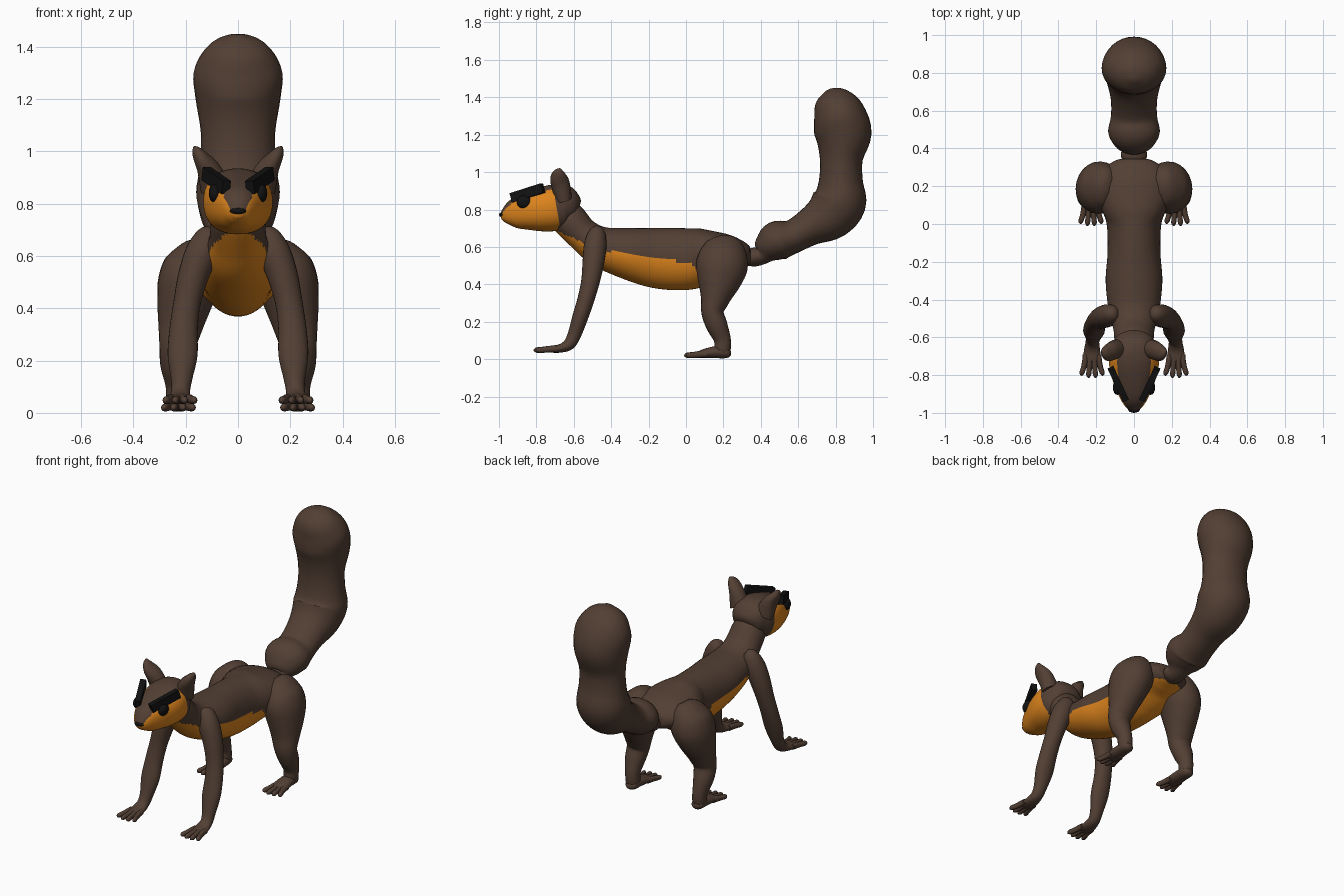
import bpy, bmesh, math
from mathutils import Vector, Matrix


def material(name, rgb):
    m = bpy.data.materials.new(name)
    m.diffuse_color = (*rgb, 1)
    return m


BROWN = material("brown_fur", (0.085, 0.05, 0.034))
ORANGE = material("orange_fur", (0.72, 0.23, 0.012))
BLACK = material("black", (0.006, 0.006, 0.006))


def finish(name, bm, mats, rule=None, angle=60):
    bmesh.ops.recalc_face_normals(bm, faces=bm.faces)
    if rule:
        for f in bm.faces:
            f.material_index = int(rule(f.calc_center_median()))
    me = bpy.data.meshes.new(name)
    bm.to_mesh(me)
    bm.free()
    for m in mats:
        me.materials.append(m)
    ob = bpy.data.objects.new(name, me)
    bpy.context.collection.objects.link(ob)
    bpy.context.view_layer.objects.active = ob
    ob.select_set(True)
    bpy.ops.object.shade_smooth_by_angle(angle=math.radians(angle))
    ob.select_set(False)
    return ob


def spline(a, b, c, d, t):
    """Smooth in-between value of b and c."""
    return [0.5 * (2 * q + (r - p) * t + (2 * p - 5 * q + 4 * r - s) * t * t
                   + (3 * q - p - 3 * r + s) * t ** 3)
            for p, q, r, s in zip(a, b, c, d)]


def loft(name, secs, mats=(BROWN,), rule=None, side=1, sides=24, steps=4, power=1.0):
    """Skin of elliptical rings; sections are (x, y, z, half width, half height)."""
    n, rows = len(secs), []
    for i in range(n - 1):
        quad = [secs[max(i - 1, 0)], secs[i], secs[i + 1], secs[min(i + 2, n - 1)]]
        rows += [spline(*quad, k / steps) for k in range(steps)]
    rows.append(list(secs[-1]))
    pts = [Vector(r[:3]) for r in rows]
    bm = bmesh.new()
    rings = []
    for i, r in enumerate(rows):
        t = (pts[min(i + 1, len(pts) - 1)] - pts[max(i - 1, 0)]).normalized()
        u = Vector((1, 0, 0))
        u = (u - t * u.dot(t)).normalized()
        v = t.cross(u)
        ring = []
        for k in range(sides):
            a = math.tau * k / sides
            c, s = math.cos(a), math.sin(a)
            c = math.copysign(abs(c) ** power, c)
            s = math.copysign(abs(s) ** power, s)
            p = pts[i] + u * c * max(r[3], 0.003) + v * s * max(r[4], 0.003)
            ring.append(bm.verts.new((p.x * side, p.y, p.z)))
        rings.append(ring)
    for a, b in zip(rings, rings[1:]):
        for k in range(sides):
            j = (k + 1) % sides
            bm.faces.new((a[k], a[j], b[j], b[k]))
    bm.faces.new(rings[0])
    bm.faces.new(rings[-1])
    return finish(name, bm, mats, rule)


def ball(name, loc, size, mat):
    bm = bmesh.new()
    bmesh.ops.create_uvsphere(bm, u_segments=16, v_segments=10, radius=1,
                              matrix=Matrix.Translation(loc) @ Matrix.Diagonal((*size, 1)))
    return finish(name, bm, [mat])


def midline(rows):
    return [(0, *r) for r in rows]


# Body and neck, with orange throat and belly
def belly(c):
    if c.y < -0.45:
        return c.z < 0.60 - 0.45 * (c.y + 0.5)
    if c.y < 0.03:
        return c.z < 0.58 - 0.15 * (c.y + 0.42)
    return c.z < 0.51 and abs(c.x) < 0.15


loft("body", midline([
    (-0.68, 0.80, 0.07, 0.08), (-0.63, 0.75, 0.10, 0.095),
    (-0.55, 0.665, 0.11, 0.09), (-0.45, 0.60, 0.135, 0.11),
    (-0.30, 0.563, 0.15, 0.14), (-0.15, 0.54, 0.14, 0.162),
    (0.0, 0.535, 0.145, 0.165), (0.10, 0.55, 0.18, 0.15),
    (0.20, 0.565, 0.20, 0.11), (0.28, 0.56, 0.17, 0.08),
    (0.335, 0.55, 0.10, 0.05), (0.35, 0.55, 0.03, 0.02)]),
    (BROWN, ORANGE), belly, sides=48, steps=8)


# Head, with orange cheeks and muzzle and a brown forehead wedge
def cheeks(c):
    return c.y < -0.69 + (0.8 - c.z) * 0.12 and (
        c.z < 0.765 or abs(c.x) > 0.025 + 0.5 * (c.z - 0.77))


loft("head", midline([
    (-0.99, 0.763, 0.018, 0.016), (-0.965, 0.768, 0.046, 0.045),
    (-0.92, 0.778, 0.074, 0.078), (-0.85, 0.79, 0.105, 0.10),
    (-0.77, 0.80, 0.128, 0.118), (-0.70, 0.81, 0.132, 0.124),
    (-0.64, 0.82, 0.118, 0.112), (-0.59, 0.815, 0.085, 0.07),
    (-0.572, 0.81, 0.03, 0.025)]),
    (BROWN, ORANGE), cheeks, sides=64, steps=8, power=0.88)
ball("nose", (0, -0.982, 0.772), (0.031, 0.018, 0.013), BLACK)

# Bushy tail
loft("tail", midline([
    (0.32, 0.54, 0.05, 0.04), (0.36, 0.545, 0.07, 0.05),
    (0.40, 0.555, 0.068, 0.052), (0.435, 0.59, 0.11, 0.082),
    (0.49, 0.632, 0.137, 0.107), (0.57, 0.655, 0.122, 0.09),
    (0.66, 0.705, 0.123, 0.10), (0.76, 0.765, 0.145, 0.135),
    (0.82, 0.845, 0.16, 0.145), (0.828, 0.95, 0.145, 0.118),
    (0.83, 1.07, 0.142, 0.115), (0.84, 1.20, 0.162, 0.152),
    (0.82, 1.30, 0.17, 0.142), (0.79, 1.375, 0.135, 0.112),
    (0.772, 1.42, 0.085, 0.07), (0.762, 1.442, 0.015, 0.012)]), sides=32)


def toes(label, s, x, y, z, length):
    """Four splayed toes starting at the front of a paw."""
    for i in range(4):
        k = i - 1.5
        reach = length * (1 - 0.12 * abs(k))
        x0, x1 = x + k * 0.024, x + k * 0.036
        loft(f"{label}_toe_{i + 1}", [
            (x0, y + 0.03, z + 0.005, 0.014, 0.016),
            (x0, y, z + 0.004, 0.016, 0.018),
            ((x0 + x1) / 2, y - reach * 0.5, z, 0.014, 0.016),
            (x1, y - reach * 0.85, z - 0.002, 0.013, 0.014),
            (x1, y - reach, z - 0.006, 0.004, 0.004)], side=s, sides=12, steps=3)


for s, tag in ((1, "left"), (-1, "right")):
    # Ears
    loft(f"ear_{tag}", [
        (0.085, -0.655, 0.86, 0.06, 0.045), (0.112, -0.67, 0.93, 0.045, 0.05),
        (0.138, -0.68, 0.97, 0.032, 0.046), (0.157, -0.678, 1.0, 0.02, 0.03),
        (0.167, -0.672, 1.018, 0.005, 0.006)], side=s)

    # Eyes
    ball(f"eye_{tag}", (0.088 * s, -0.865, 0.84), (0.024, 0.04, 0.036), BLACK)

    # Slanted brow slabs
    a, b = Vector((0.045 * s, -0.93, 0.862)), Vector((0.122 * s, -0.765, 0.915))
    along = (b - a).normalized()
    out = along.cross(Vector((0, 0, 1))).normalized() * s
    up = out.cross(along).normalized()
    rot = Matrix((along, out, up)).transposed().to_4x4()
    bm = bmesh.new()
    bmesh.ops.create_cube(bm, size=1, matrix=Matrix.Translation((a + b) / 2) @ rot
                          @ Matrix.Diagonal(((b - a).length, 0.034, 0.052, 1)))
    finish(f"brow_{tag}", bm, [BLACK], angle=30)

    # Front legs and paws
    loft(f"front_leg_{tag}", [
        (0.09, -0.47, 0.695, 0.02, 0.02), (0.108, -0.475, 0.675, 0.05, 0.045),
        (0.14, -0.485, 0.61, 0.062, 0.06), (0.172, -0.495, 0.52, 0.058, 0.058),
        (0.195, -0.51, 0.42, 0.052, 0.05), (0.208, -0.535, 0.32, 0.054, 0.045),
        (0.212, -0.567, 0.22, 0.057, 0.042), (0.216, -0.597, 0.13, 0.041, 0.036),
        (0.22, -0.625, 0.08, 0.036, 0.032), (0.222, -0.67, 0.058, 0.043, 0.023),
        (0.222, -0.72, 0.053, 0.045, 0.018), (0.222, -0.735, 0.052, 0.02, 0.008)],
        side=s)
    toes(f"front_{tag}", s, 0.222, -0.72, 0.05, 0.1)

    # Hind thighs, shanks and feet
    loft(f"hind_leg_{tag}", [
        (0.13, 0.205, 0.65, 0.03, 0.04), (0.145, 0.205, 0.62, 0.075, 0.095),
        (0.165, 0.20, 0.56, 0.115, 0.128), (0.19, 0.19, 0.49, 0.118, 0.138),
        (0.207, 0.175, 0.41, 0.103, 0.115), (0.222, 0.155, 0.32, 0.083, 0.078),
        (0.232, 0.142, 0.25, 0.069, 0.06), (0.237, 0.165, 0.18, 0.06, 0.057),
        (0.234, 0.193, 0.11, 0.044, 0.046), (0.232, 0.196, 0.06, 0.042, 0.044),
        (0.23, 0.195, 0.025, 0.036, 0.036), (0.23, 0.195, 0.008, 0.02, 0.02)],
        side=s)
    loft(f"hind_foot_{tag}", [
        (0.23, 0.24, 0.035, 0.015, 0.012), (0.23, 0.22, 0.034, 0.036, 0.028),
        (0.229, 0.16, 0.037, 0.043, 0.032), (0.228, 0.10, 0.03, 0.048, 0.025),
        (0.228, 0.07, 0.025, 0.045, 0.018), (0.228, 0.055, 0.024, 0.02, 0.008)],
        side=s)
    toes(f"hind_{tag}", s, 0.228, 0.08, 0.022, 0.095)
